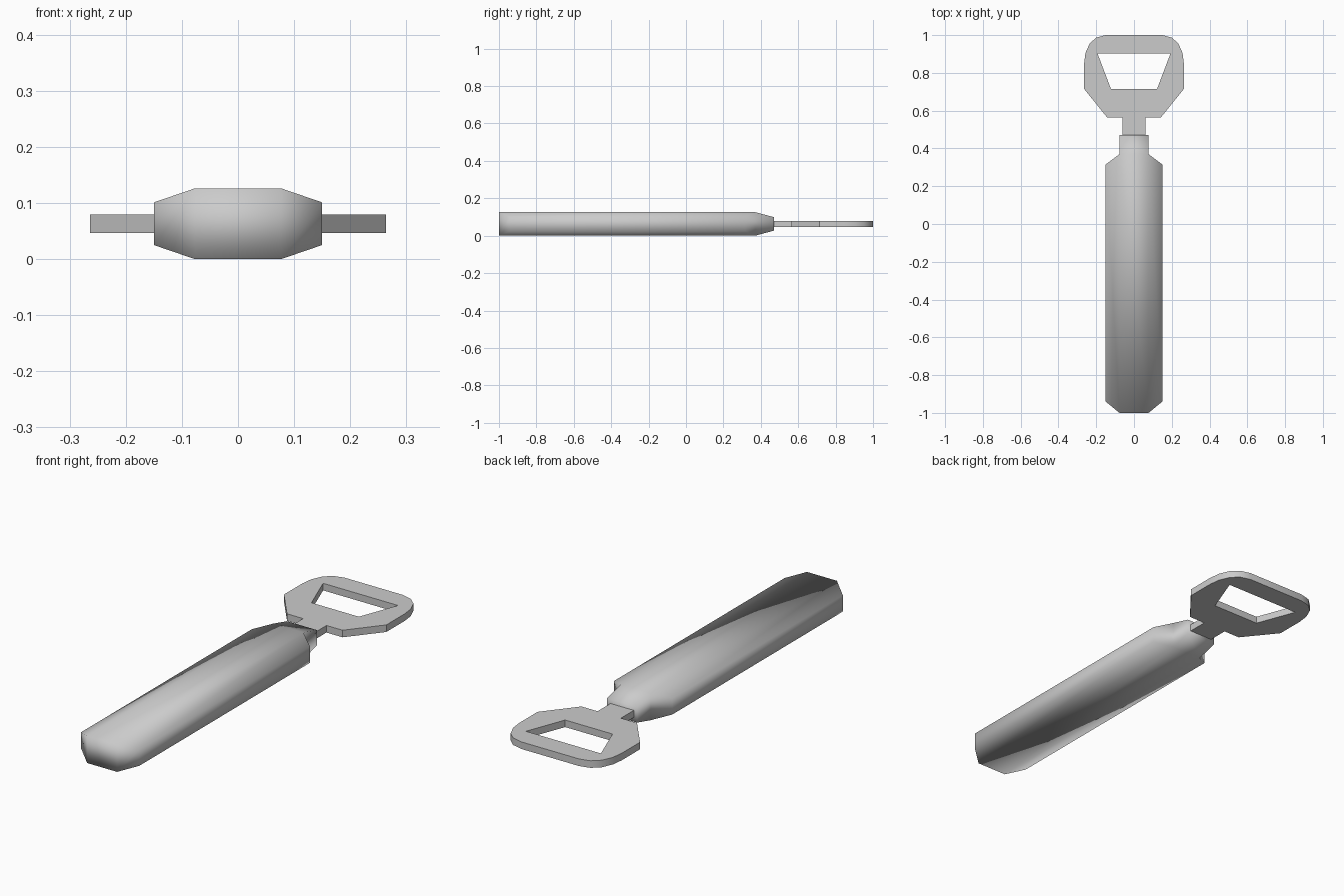
import bpy
import bmesh
from math import radians

default_cube = bpy.data.objects.get("Cube")
if default_cube:
    bpy.data.objects.remove(default_cube, do_unlink=True)

MID_Z = 0.063

steel = bpy.data.materials.new("brushed_grey")
steel.use_nodes = True
grey = (0.6, 0.6, 0.6, 1)
steel.diffuse_color = grey
steel.node_tree.nodes["Principled BSDF"].inputs["Base Color"].default_value = grey


def add_object(name, mesh):
    obj = bpy.data.objects.new(name, mesh)
    bpy.context.collection.objects.link(obj)
    mesh.materials.clear()
    mesh.materials.append(steel)
    return obj


def mirrored(points):
    """Close a half outline across the centre line."""
    return points + [(-x, y) for x, y in reversed(points)]


# Handle: chamfered octagonal grip, lofted through rings along its length
def ring(bm, edge_x, edge_z, edge_y, flat_x, flat_z, flat_y):
    corners = [(edge_x, edge_y, edge_z), (flat_x, flat_y, flat_z),
               (-flat_x, flat_y, flat_z), (-edge_x, edge_y, edge_z)]
    lower = [(x, y, -z) for x, y, z in reversed(corners)]
    return [bm.verts.new((x, y, z + MID_Z)) for x, y, z in corners + lower]


bm = bmesh.new()
front = ring(bm, 0.15, 0.038, -0.94, 0.077, 0.063, -1.0)
back = ring(bm, 0.15, 0.038, 0.315, 0.077, 0.063, 0.37)
for i in range(8):
    j = (i + 1) % 8
    bm.faces.new((front[i], front[j], back[j], back[i]))

# Blunt butt with side chamfers
bm.faces.new((front[1], front[2], front[5], front[6]))
bm.faces.new((front[0], front[1], front[6], front[7]))
bm.faces.new((front[2], front[3], front[4], front[5]))

# Narrow collar tapering towards the neck
collar = [bm.verts.new((x, 0.47, z + MID_Z)) for x, z in
          ((0.077, 0.036), (-0.077, 0.036), (-0.077, -0.036), (0.077, -0.036))]
shoulder = [back[1], back[2], back[5], back[6]]
for i in range(4):
    j = (i + 1) % 4
    bm.faces.new((shoulder[i], shoulder[j], collar[j], collar[i]))
bm.faces.new(collar)
bm.faces.new((back[0], back[1], back[6], back[7]))
bm.faces.new((back[2], back[3], back[4], back[5]))
bmesh.ops.recalc_face_normals(bm, faces=bm.faces)
for face in bm.faces:
    face.smooth = True
handle_mesh = bpy.data.meshes.new("handle")
bm.to_mesh(handle_mesh)
bm.free()
add_object("handle", handle_mesh)

# Opener head: flat plate with neck, rounded top corners and a tapered hole
outline = mirrored([(0.06, 0.46), (0.06, 0.565), (0.143, 0.565), (0.264, 0.715),
                    (0.264, 0.85), (0.257, 0.905), (0.235, 0.955),
                    (0.2, 0.987), (0.15, 1.0)])
opening = mirrored([(0.122, 0.715), (0.193, 0.902)])

bm = bmesh.new()
edges = []
for loop in (outline, opening):
    verts = [bm.verts.new((x, y, MID_Z - 0.0165)) for x, y in loop]
    edges += [bm.edges.new((v, verts[(i + 1) % len(verts)]))
              for i, v in enumerate(verts)]
bmesh.ops.triangle_fill(bm, edges=edges, use_beauty=True)
plate = bmesh.ops.extrude_face_region(bm, geom=bm.faces[:])
bmesh.ops.translate(bm, vec=(0, 0, 0.033),
                    verts=[g for g in plate["geom"] if isinstance(g, bmesh.types.BMVert)])
bmesh.ops.recalc_face_normals(bm, faces=bm.faces)
head_mesh = bpy.data.meshes.new("opener_head")
bm.to_mesh(head_mesh)
bm.free()
head = add_object("opener_head", head_mesh)
bpy.ops.object.select_all(action="DESELECT")
head.select_set(True)
bpy.context.view_layer.objects.active = head
bpy.ops.object.shade_smooth_by_angle(angle=radians(30))
